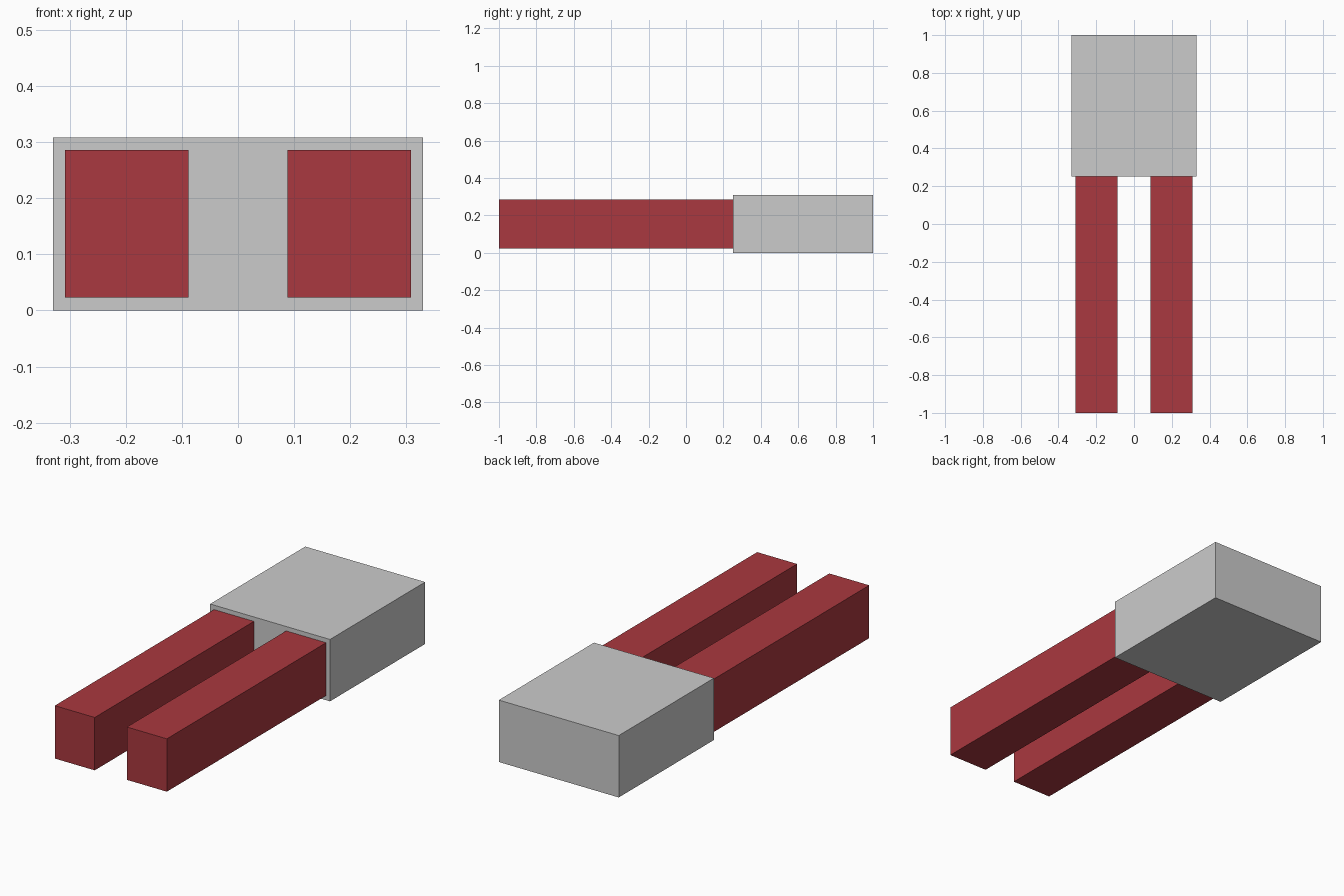
import bpy

if "Cube" in bpy.data.objects:
    bpy.data.objects.remove(bpy.data.objects["Cube"])


def box(name, lo, hi, color=None):
    """Axis-aligned box between two corners."""
    centre = [(a + b) / 2 for a, b in zip(lo, hi)]
    bpy.ops.mesh.primitive_cube_add(size=1, location=centre)
    ob = bpy.context.object
    ob.name = name
    ob.scale = [b - a for a, b in zip(lo, hi)]
    bpy.ops.object.transform_apply(location=False, rotation=False, scale=True)
    if color:
        ob.data.materials.append(color)
    return ob


red = bpy.data.materials.new("red")
red.diffuse_color = (0.40, 0.04, 0.05, 1)
red.use_nodes = True
red.node_tree.nodes["Principled BSDF"].inputs["Base Color"].default_value = red.diffuse_color

JOINT_Y = 0.252

# Wide block at the back
box("body_block", (-0.33, JOINT_Y, 0), (0.33, 1, 0.308))

# Two long bars reaching forward from the block
for side, x in (("left", -0.1985), ("right", 0.1985)):
    box(side + "_bar", (x - 0.11, -1, 0.023), (x + 0.11, JOINT_Y, 0.286), red)
